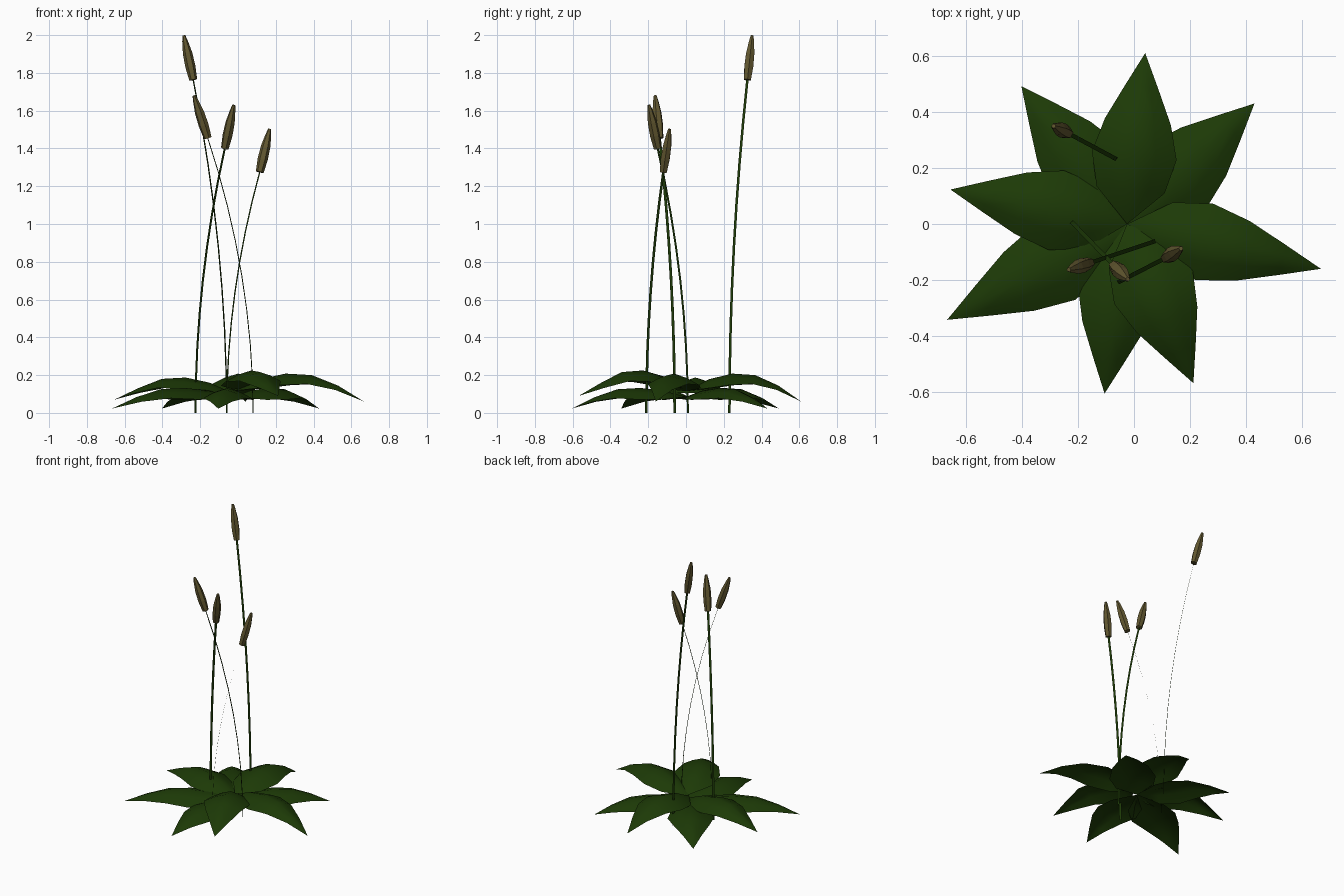
import bpy
import bmesh
from math import hypot
from mathutils import Vector

cube = bpy.data.objects.get("Cube")
if cube:
    bpy.data.objects.remove(cube, do_unlink=True)


def make_material(name, rgb):
    mat = bpy.data.materials.new(name)
    mat.use_nodes = True
    mat.diffuse_color = (*rgb, 1)
    mat.node_tree.nodes["Principled BSDF"].inputs["Base Color"].default_value = (*rgb, 1)
    return mat


green = make_material("deep leaf green", (0.012, 0.042, 0.002))
brown = make_material("olive brown", (0.12, 0.095, 0.029))


def loft(name, rows, mat, smooth=True, closed=False):
    """Join equal-length rows of points into a surface."""
    bm = bmesh.new()
    grid = [[bm.verts.new(p) for p in row] for row in rows]
    count = len(rows[0])
    for low, high in zip(grid, grid[1:]):
        for i in range(count if closed else count - 1):
            j = (i + 1) % count
            bm.faces.new((low[i], low[j], high[j], high[i]))
    if closed:
        bm.faces.new(grid[0][::-1])
        bm.faces.new(grid[-1])
    bmesh.ops.remove_doubles(bm, verts=bm.verts, dist=0.0001)
    for face in bm.faces:
        face.smooth = smooth
    mesh = bpy.data.meshes.new(name)
    bm.to_mesh(mesh)
    bm.free()
    mesh.materials.append(mat)
    obj = bpy.data.objects.new(name, mesh)
    bpy.context.scene.collection.objects.link(obj)


# Arched leaves with a raised midrib, widest before the middle
WIDTHS = (0.0, 0.122, 0.152, 0.118, 0.06, 0.0)
UPPER = (0.115, 0.178, 0.208, 0.2, 0.145)
LOWER = (0.085, 0.118, 0.132, 0.125, 0.083)
CENTRE = Vector((-0.025, 0, 0))


def leaf(name, x, y, heights, lift, tip, breadth=1.0):
    along = Vector((x, y, 0)) - CENTRE
    side = Vector((along.y, -along.x, 0)).normalized() * breadth
    profile = [h * lift for h in heights] + [tip]
    rows = []
    for i, (width, height) in enumerate(zip(WIDTHS, profile)):
        mid = CENTRE + along * (i / 5)
        rows.append([mid + side * (width * s) + Vector((0, 0, height - 0.4 * width * abs(s) ** 1.4))
                     for s in (1, 0.5, 0, -0.5, -1)])
    loft(name, rows, green)


leaf("upper_leaf_back", 0.04, 0.61, UPPER, 1.0, 0.06)
leaf("upper_leaf_left", 0.667, -0.16, UPPER, 1.0, 0.06, 0.92)
leaf("upper_leaf_front", 0.212, -0.568, UPPER, 1.08, 0.09)
leaf("upper_leaf_right", -0.655, 0.123, UPPER, 0.9, 0.07, 0.95)
leaf("lower_leaf_back_left", 0.43, 0.43, LOWER, 1.0, 0.023)
leaf("lower_leaf_front", -0.105, -0.605, LOWER, 1.0, 0.023, 0.95)
leaf("lower_leaf_front_right", -0.667, -0.342, LOWER, 1.0, 0.023)
leaf("lower_leaf_back_right", -0.402, 0.492, LOWER, 1.0, 0.023)


# Flat ribbon stems that bend outward, each with a six-sided seed head
def stalk(name, root, neck, tip):
    root, neck, tip = Vector(root), Vector(neck), Vector(tip)
    bend = neck - root
    across = Vector((-bend.y, bend.x, 0)) / hypot(bend.x, bend.y) * 0.0075
    rows = []
    for i in range(9):
        t = i / 8
        p = Vector((root.x + bend.x * t * t, root.y + bend.y * t * t, neck.z * t))
        rows.append([p - across, p + across])
    loft(name + "_stem", rows, green)

    axis = tip - neck
    u = across.normalized()
    v = axis.normalized().cross(u)
    ring = [u * c + v * s for c, s in
            ((1, 0), (0.5, 0.866), (-0.5, 0.866), (-1, 0), (-0.5, -0.866), (0.5, -0.866))]
    profile = ((0, 0.021), (0.3, 0.027), (0.6, 0.025), (0.87, 0.015), (1, 0.008))
    loft(name + "_seed_head", [[neck + axis * t + d * r for d in ring] for t, r in profile],
         brown, smooth=False, closed=True)


stalk("tall", (-0.06, 0.23, 0), (-0.237, 0.325, 1.763), (-0.287, 0.35, 1.998))
stalk("right", (0.08, -0.06, 0), (-0.16, -0.14, 1.455), (-0.233, -0.163, 1.68))
stalk("middle", (-0.225, 0.01, 0), (-0.07, -0.15, 1.4), (-0.022, -0.197, 1.63))
stalk("short", (-0.06, -0.21, 0), (0.115, -0.12, 1.275), (0.168, -0.087, 1.503))
